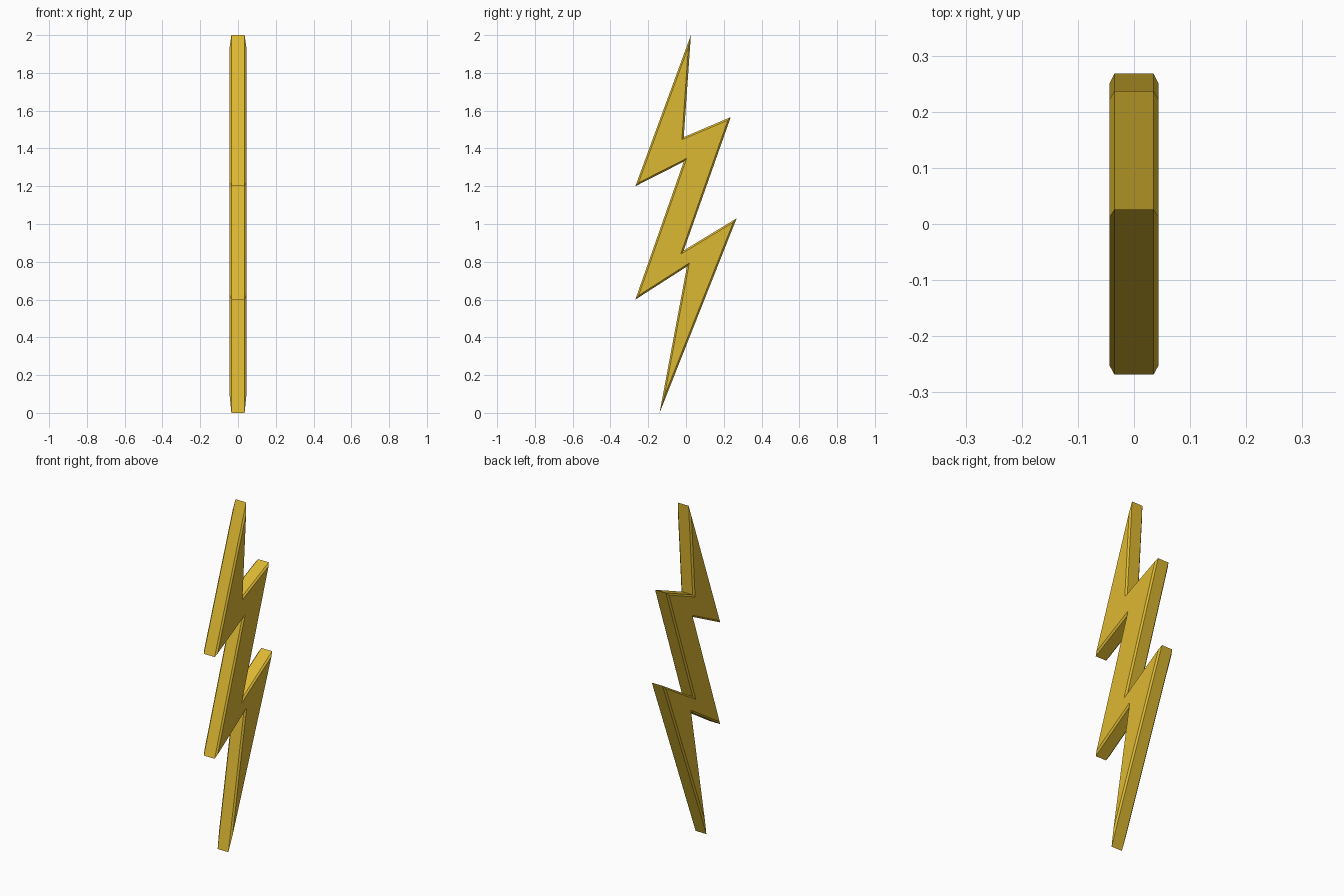
import bpy
import bmesh
from mathutils import Vector

if "Cube" in bpy.data.objects:
    bpy.data.objects.remove(bpy.data.objects["Cube"], do_unlink=True)

HALF = 0.044     # half thickness of the bolt
RIM = 0.035      # half thickness where the chamfer starts
CHAMFER = 0.009  # chamfer width on the side faces

# Bolt outline in (y, z), clockwise from the top tip
outline = [Vector(p) for p in (
    (0.026, 2.0), (-0.012, 1.46), (0.237, 1.566), (-0.012, 0.86),
    (0.268, 1.03), (-0.14, 0.0), (0.005, 0.775), (-0.268, 0.6),
    (-0.012, 1.33), (-0.268, 1.2))]


def inset(points, width):
    """Mitred inward offset of a clockwise outline."""
    result = []
    for i, p in enumerate(points):
        a = (p - points[i - 1]).normalized()
        b = (points[(i + 1) % len(points)] - p).normalized()
        n1, n2 = Vector((a.y, -a.x)), Vector((b.y, -b.x))
        result.append(p + (n1 + n2) * width / (1 + n1.dot(n2)))
    return result


# Gold material
gold = bpy.data.materials.new("gold")
gold.use_nodes = True
colour = (0.72, 0.48, 0.032, 1.0)
gold.diffuse_color = colour
gold.node_tree.nodes["Principled BSDF"].inputs["Base Color"].default_value = colour

# Four cross rings: cap, rim, rim, cap
face_outline = inset(outline, CHAMFER)
bm = bmesh.new()
rings = []
for x, pts in ((-HALF, face_outline), (-RIM, outline),
               (RIM, outline), (HALF, face_outline)):
    rings.append([bm.verts.new((x, p.x, p.y)) for p in pts])

# Chamfers and rim walls between rings, then the two flat sides
count = len(outline)
for lower, upper in zip(rings, rings[1:]):
    for i in range(count):
        j = (i + 1) % count
        bm.faces.new((lower[i], lower[j], upper[j], upper[i]))
bm.faces.new(rings[0])
bm.faces.new(rings[-1])
bmesh.ops.recalc_face_normals(bm, faces=bm.faces)

mesh = bpy.data.meshes.new("lightning_bolt")
bm.to_mesh(mesh)
bm.free()
mesh.materials.append(gold)
bolt = bpy.data.objects.new("lightning_bolt", mesh)
bpy.context.collection.objects.link(bolt)
